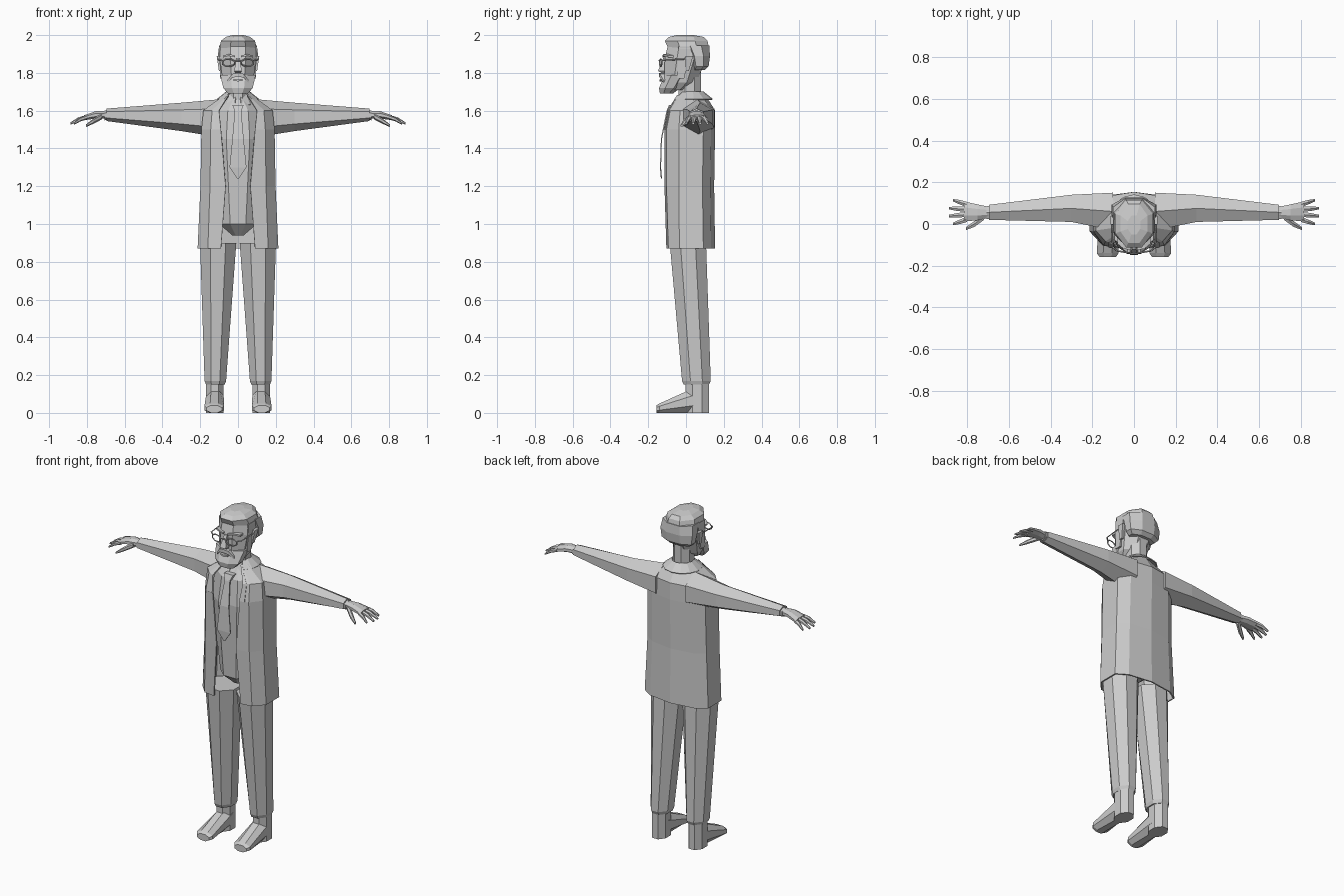
import bpy
import bmesh
from math import cos, sin, pi, radians
from mathutils import Vector

default_cube = bpy.data.objects.get("Cube")
if default_cube:
    bpy.data.objects.remove(default_cube, do_unlink=True)

grey = bpy.data.materials.new("plain_grey")
grey.use_nodes = True
grey.diffuse_color = (0.6, 0.6, 0.6, 1)
grey.node_tree.nodes["Principled BSDF"].inputs["Base Color"].default_value = grey.diffuse_color


def add_object(name, data, mirror=False, thickness=0):
    """Link the data as an object with its material and modifiers."""
    data.materials.append(grey)
    obj = bpy.data.objects.new(name, data)
    bpy.context.scene.collection.objects.link(obj)
    if mirror:
        obj.modifiers.new("Mirror", "MIRROR")
    if thickness:
        solid = obj.modifiers.new("Solidify", "SOLIDIFY")
        solid.thickness = thickness
        solid.offset = 0
    return obj


def skin(name, rows, closed=False, mirror=False, thickness=0):
    """Join rows of points with quads; closed rows become a capped tube."""
    bm = bmesh.new()
    grid = [[bm.verts.new(point) for point in row] for row in rows]
    count = len(rows[0])
    for low, high in zip(grid, grid[1:]):
        for i in range(count if closed else count - 1):
            j = (i + 1) % count
            bm.faces.new((low[i], low[j], high[j], high[i]))
    if closed:
        bm.faces.new(grid[0])
        bm.faces.new(grid[-1])
    bmesh.ops.recalc_face_normals(bm, faces=bm.faces)
    mesh = bpy.data.meshes.new(name)
    bm.to_mesh(mesh)
    bm.free()
    return add_object(name, mesh, mirror, thickness)


def polygon(center, size, axis, sides):
    """Regular polygon across an axis, scaled so it spans the full half sizes."""
    first, second = [i for i in range(3) if i != axis]
    angles = [pi * (2 * i + 1) / sides for i in range(sides)]
    wide = max(cos(angle) for angle in angles)
    tall = max(sin(angle) for angle in angles)
    ring = []
    for angle in angles:
        point = Vector(center)
        point[first] += size[0] * cos(angle) / wide
        point[second] += size[1] * sin(angle) / tall
        ring.append(point)
    return ring


def limb(name, centers, sizes, axis="z", sides=8, mirror=True):
    """Tapering tube through centers, with half sizes across the axis."""
    rings = [polygon(center, size, "xyz".index(axis), sides)
             for center, size in zip(centers, sizes)]
    return skin(name, rings, closed=True, mirror=mirror)


def body(name, rows, sides=8):
    """Symmetric upright form; each row is height, half width, front and back."""
    centers = [(0, (front + back) / 2, z) for z, width, front, back in rows]
    sizes = [(width, (back - front) / 2) for z, width, front, back in rows]
    return limb(name, centers, sizes, sides=sides, mirror=False)


def wire(name, points, closed=False):
    """Thin mirrored bar along a path."""
    curve = bpy.data.curves.new(name, "CURVE")
    curve.dimensions = "3D"
    curve.bevel_depth = .004
    curve.bevel_resolution = 0
    spline = curve.splines.new("POLY")
    spline.points.add(len(points) - 1)
    for target, point in zip(spline.points, points):
        target.co = (*point, 1)
    spline.use_cyclic_u = closed
    return add_object(name, curve, mirror=True)


def collar(name, opening, inner, outer):
    """Folded band round the neck, open at the front; edges are radius and height."""
    rows = []
    for radius, height in (inner, outer):
        angles = [pi / 2 - radians(opening) * i / 5 for i in range(6)]
        rows.append([(radius * cos(a), radius * sin(a) + .03, height) for a in angles])
    return skin(name, rows, mirror=True, thickness=.006)


# Shirt and hips
body("shirt_and_hips", [
    (.94, .03, -.02, .05), (1, .1, -.08, .1), (1.45, .15, -.1, .12),
    (1.6, .13, -.08, .12), (1.66, .06, -.04, .09)])

# Trouser legs, ankles and shoes
limb("trouser_leg", [(.12, .055, .17), (.105, .01, .9)], [(.057, .076), (.096, .096)])
limb("trouser_hem", [(.12, .055, .15), (.12, .055, .17)], [(.05, .067), (.057, .076)])
limb("ankle", [(.123, .06, 0), (.123, .06, .17)], [(.046, .062)] * 2)
limb("shoe", [(.122, .06, .07), (.126, -.14, .025), (.126, -.157, .02)],
     [(.046, .07), (.052, .025), (.04, .02)], axis="y")

# Long open coat: height, half width, front, back, opening
coat_rows = []
for z, width, front, back, gap in [
        (.87, .21, -.1, .15, .09), (1.2, .195, -.11, .145, .065),
        (1.5, .19, -.11, .15, .09), (1.6, .18, -.09, .15, .1),
        (1.68, .07, -.04, .1, .05)]:
    coat_rows.append([Vector(point) for point in (
        (0, back, z), (width * .7, back - .02, z), (width, back - .06, z),
        (width, front / 3, z), (width * .75, front + .01, z), (gap, front, z))])
skin("coat", coat_rows, mirror=True, thickness=.008)

# Lapels lie just in front of the coat opening
lift = Vector((0, -.006, 0))
skin("lapel", [(row[-1] + lift, row[-1].lerp(row[-2], .6) + lift)
               for row in coat_rows[2:]], mirror=True, thickness=.006)
collar("coat_collar", 140, (.06, 1.7), (.11, 1.66))
collar("shirt_collar", 170, (.06, 1.69), (.09, 1.63))

# Sleeves and shirt cuffs
limb("sleeve", [(.1, .06, 1.56), (.3, .075, 1.567), (.695, .056, 1.578)],
     [(.09, .1), (.065, .075), (.036, .033)], axis="x", sides=6)
limb("cuff", [(.68, .056, 1.577), (.708, .056, 1.575)], [(.031, .026)] * 2,
     axis="x", sides=6)

# Hands with spread fingers
limb("palm", [(.69, .056, 1.578), (.75, .056, 1.578), (.815, .06, 1.563)],
     [(.025, .02), (.038, .02), (.048, .013)], axis="x")
for i, name in enumerate(["index", "middle", "ring", "little"]):
    base = Vector((.8, .022 + .024 * i, 1.565))
    tip = Vector((.89 - .01 * (i - 1.5) ** 2, .038 * i, 1.532))
    knuckle = (base + tip) / 2 + Vector((0, 0, .006))
    limb(name + "_finger", [base, knuckle, tip],
         [(r, r) for r in (.012, .011, .006)], axis="x", sides=6)
limb("thumb", [(.72, .035, 1.57), (.765, 0, 1.545), (.805, -.022, 1.52)],
     [(r, r) for r in (.016, .014, .007)], axis="x", sides=6)

# Tie: half width, depth, height
skin("tie", [[(-width, y, z), (width, y, z)] for width, y, z in [
    (.017, -.1, 1.6), (.03, -.13, 1.45), (.045, -.135, 1.3), (.004, -.13, 1.24)]],
    thickness=.006)
body("tie_knot", [(1.595, .016, -.105, -.07), (1.63, .03, -.09, -.05)], sides=4)

# Neck and skull
limb("neck", [(0, .02, 1.62), (0, .02, 1.82)], [(.055, .06)] * 2, mirror=False)
body("skull", [(1.71, .055, -.11, 0), (1.75, .08, -.115, .055),
               (1.88, .097, -.112, .11), (1.95, .092, -.095, .11)])

# Hair swept up over the forehead, fuller at the back
body("hair_top", [(1.93, .1, -.094, .122), (1.97, .09, -.112, .114),
                  (1.99, .065, -.09, .095), (2, .03, -.05, .04)])
body("hair_back", [(1.815, .08, .03, .1), (1.835, .1, .025, .12),
                   (1.89, .107, .01, .127), (1.945, .1, -.02, .123)])
limb("sideburn", [(.084, -.028, 1.77), (.09, -.005, 1.94)],
     [(.01, .018), (.01, .035)], sides=4)

# Beard, moustache and mouth
body("beard", [(1.69, .052, -.138, -.07), (1.72, .078, -.143, -.03),
               (1.79, .094, -.112, .01)])
limb("moustache", [(0, -.12, 1.79), (.03, -.118, 1.785), (.056, -.105, 1.755)],
     [(.022, .01), (.02, .01), (.015, .007)], axis="x", sides=4)
limb("lower_lip", [(0, -.12, 1.76), (.025, -.115, 1.763)], [(.02, .005)] * 2,
     axis="x", sides=4)

# Nose, brows and ears
body("nose", [(1.8, .014, -.13, -.1), (1.81, .02, -.148, -.1),
              (1.88, .009, -.12, -.1)], sides=4)
limb("eyebrow", [(.015, -.11, 1.887), (.05, -.105, 1.895), (.08, -.08, 1.886)],
     [(.014, .005)] * 3, axis="x", sides=4)
limb("ear", [(.094, .005, 1.81), (.1, .018, 1.89)], [(.007, .01), (.013, .02)],
     sides=4)

# Glasses with eight-sided rims
turns = [pi * (2 * i + 1) / 8 for i in range(8)]
wire("glasses_rim", [(.05 + .034 * cos(t), -.134 + .006 * cos(t), 1.854 + .021 * sin(t))
                     for t in turns], closed=True)
wire("glasses_bridge", [(0, -.143, 1.866), (.018, -.14, 1.862)])
wire("glasses_arm", [(.082, -.128, 1.865), (.102, -.11, 1.868), (.108, .015, 1.875)])
